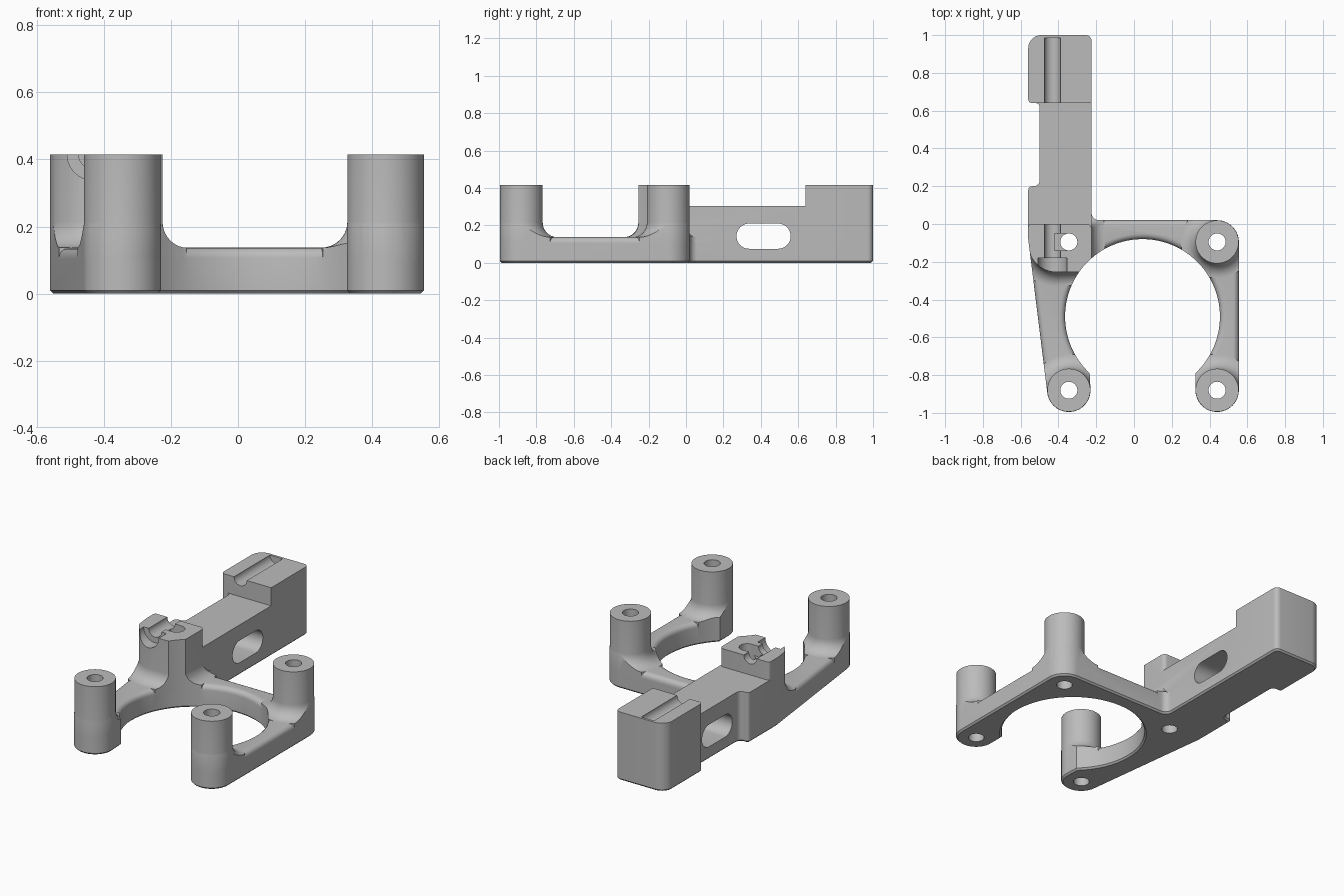
import bpy, bmesh, math
from math import radians, cos, sin, pi
from mathutils import Vector, Matrix

if "Cube" in bpy.data.objects:
    bpy.data.objects.remove(bpy.data.objects["Cube"])

TOP, PLATE, STEP, FILLET = 0.415, 0.137, 0.305, 0.078
POST_R, HOLE_R = 0.115, 0.045
FRONT_LEFT, FRONT_RIGHT, BACK = (-0.345, -0.88), (0.44, -0.88), (0.44, -0.095)
TOWER = (-0.345, -0.095)

grey = bpy.data.materials.new("plain grey")
grey.use_nodes = True
GREY = (0.5, 0.5, 0.5, 1)
grey.diffuse_color = GREY
grey.node_tree.nodes["Principled BSDF"].inputs["Base Color"].default_value = GREY


def arc(c, r, a0, a1, n):
    steps = [radians(a0 + (a1 - a0) * i / n) for i in range(n + 1)]
    return [(c[0] + r * cos(a), c[1] + r * sin(a)) for a in steps]


def finish(bm, name):
    bmesh.ops.recalc_face_normals(bm, faces=bm.faces)
    mesh = bpy.data.meshes.new(name)
    bm.to_mesh(mesh)
    bm.free()
    mesh.materials.append(grey)
    ob = bpy.data.objects.new(name, mesh)
    bpy.context.collection.objects.link(ob)
    return ob


def loft(name, rings):
    """Closed solid through a stack of equal-sized rings."""
    bm = bmesh.new()
    loops = [[bm.verts.new(p) for p in ring] for ring in rings]
    for a, b in zip(loops, loops[1:]):
        for i in range(len(a)):
            j = (i + 1) % len(a)
            bm.faces.new((a[i], a[j], b[j], b[i]))
    bm.faces.new(loops[0][::-1])
    bm.faces.new(loops[-1])
    return finish(bm, name)


def prism(name, outline, z0, z1, chamfer=0, rounding=0):
    """Extruded outline with chamfered bottom and rounded top edges."""
    ob = loft(name, [[(x, y, z) for x, y in outline] for z in (z0, z1)])
    bm = bmesh.new()
    bm.from_mesh(ob.data)
    for z, size, seg in ((z0, chamfer, 1), (z1, rounding, 5)):
        if size:
            edges = [e for e in bm.edges if all(abs(v.co.z - z) < 1e-5 for v in e.verts)]
            bmesh.ops.bevel(bm, geom=edges, offset=size, segments=seg, profile=0.5,
                            affect='EDGES', clamp_overlap=False)
    bm.to_mesh(ob.data)
    bm.free()
    return ob


def box(name, lo, hi):
    return prism(name, [(lo[0], lo[1]), (hi[0], lo[1]), (hi[0], hi[1]), (lo[0], hi[1])], lo[2], hi[2])


def rod(name, x, z, r, y0, y1):
    """Cylinder lying along y."""
    ring = arc((x, z), r, 0, 360, 40)[:-1]
    return loft(name, [[(px, y, pz) for px, pz in ring] for y in (y0, y1)])


def combine(target, other, operation, keep=False):
    mod = target.modifiers.new("combine", 'BOOLEAN')
    mod.operation, mod.object, mod.solver = operation, other, 'EXACT'
    bpy.context.view_layer.objects.active = target
    bpy.ops.object.modifier_apply(modifier=mod.name)
    if not keep:
        bpy.data.objects.remove(other)


def flared(name, outline, centre):
    """Upright pillar whose foot sweeps out in a fillet."""
    rows = [(0.1, FILLET)]
    for i in range(11):
        t = pi / 2 * (1 - i / 10)
        rows.append((PLATE + FILLET * (1 - sin(t)), FILLET * (1 - cos(t))))
    rows.append((TOP, 0))
    c = Vector(centre)
    rings = []
    for z, d in rows:
        flat = [Vector(p) + (Vector(p) - c).normalized() * d for p in outline]
        rings.append([(p.x, p.y, z) for p in flat])
    return loft(name, rings)


# Open ring plate
ring_outline = (
    arc(FRONT_LEFT, POST_R, 187, 360, 32)
    + arc((0.045, -0.49), 0.41, 227, -47, 72)
    + arc(FRONT_RIGHT, POST_R, 180, 360, 32)
    + arc(BACK, POST_R, 0, 90, 16)
    + arc((-0.185, 0.06), 0.04, 270, 180, 6)
    + [(-0.56, 0.06), (-0.56, -0.08)])
body = prism("bracket_body", ring_outline, 0, PLATE, 0.01, 0.03)
trim = prism("foot_trim", ring_outline, -0.1, 0.6)

# Posts and tower, with their feet trimmed to the plate outline
tower_outline = (
    arc((-0.25, -0.025), 0.025, 0, 90, 4)
    + arc((-0.545, -0.015), 0.015, 90, 180, 4)
    + arc((-0.41, -0.105), 0.15, 180, 270, 14)
    + arc((-0.305, -0.175), 0.08, 270, 360, 8))
pillars = [flared("post", arc(c, POST_R - 0.001, 0, 360, 64)[:-1], c)
           for c in (FRONT_LEFT, FRONT_RIGHT, BACK)]
pillars.append(flared("tower", tower_outline, (-0.39, -0.125)))
for pillar in pillars:
    combine(pillar, trim, 'INTERSECT', keep=True)
    combine(body, pillar, 'UNION')
bpy.data.objects.remove(trim)

# Long arm with a raised end block
arm_outline = (
    [(-0.56, -0.05), (-0.225, -0.05)]
    + arc((-0.255, 0.97), 0.03, 0, 90, 6)
    + arc((-0.49, 0.93), 0.07, 90, 180, 10)
    + arc((-0.54, 0.66), 0.02, 180, 270, 5)
    + arc((-0.52, 0.62), 0.02, 90, 0, 5)
    + arc((-0.53, 0.23), 0.03, 0, -90, 5)
    + arc((-0.54, 0.18), 0.02, 90, 180, 5))
arm = prism("arm", arm_outline, 0, TOP, 0.01)
combine(arm, box("step_cutter", (-0.8, -0.3, STEP), (0, 0.64, 0.6)), 'DIFFERENCE')
combine(body, arm, 'UNION')

# Sideways slot through the arm
slot = arc((0.4925, 0.1425), 0.0675, -90, 90, 16) + arc((0.3375, 0.1425), 0.0675, 90, 270, 16)
cutters = [loft("slot_cutter", [[(x, y, z) for y, z in slot] for x in (-0.8, 0)])]

# Screw holes
for c in (FRONT_LEFT, FRONT_RIGHT, BACK, TOWER):
    cutters.append(prism("hole_cutter", arc(c, HOLE_R, 0, 360, 40)[:-1], -0.1, 0.6))

# Rod grooves, round recess and small pocket in the tower
cutters += [
    rod("groove_cutter", -0.432, TOP, 0.043, -0.3, 0.1),
    rod("end_groove_cutter", -0.432, TOP, 0.043, 0.5, 0.985),
    rod("recess_cutter", -0.432, TOP, 0.077, -0.35, -0.18),
    box("pocket_cutter", (-0.42, -0.14, 0.35), (-0.35, -0.05, 0.6)),
]
for cutter in cutters:
    combine(body, cutter, 'DIFFERENCE')

bpy.ops.object.select_all(action='DESELECT')
body.select_set(True)
bpy.context.view_layer.objects.active = body
bpy.ops.object.shade_smooth_by_angle(angle=radians(25))
